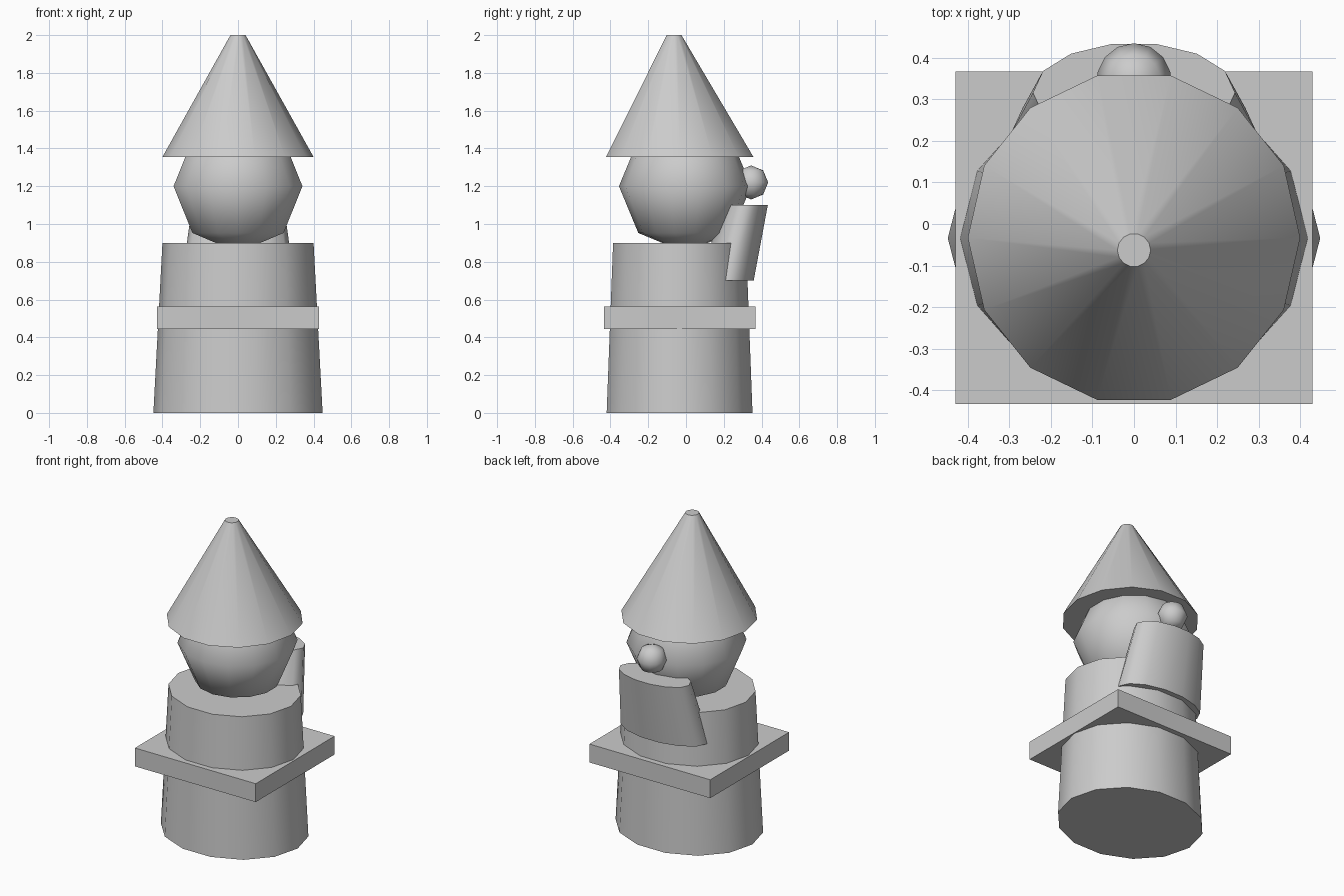
import bpy, bmesh, math
from mathutils import Matrix

if "Cube" in bpy.data.objects:
    bpy.data.objects.remove(bpy.data.objects["Cube"])

SIDES = 14
grey = bpy.data.materials.new("plain grey")
grey.diffuse_color = (0.6, 0.6, 0.6, 1)
grey.use_nodes = True
grey.node_tree.nodes["Principled BSDF"].inputs["Base Color"].default_value = grey.diffuse_color


def finish(name, bm, smooth=True):
    bmesh.ops.recalc_face_normals(bm, faces=bm.faces)
    mesh = bpy.data.meshes.new(name)
    bm.to_mesh(mesh)
    bm.free()
    mesh.materials.append(grey)
    ob = bpy.data.objects.new(name, mesh)
    bpy.context.collection.objects.link(ob)
    if smooth:
        bpy.ops.object.select_all(action='DESELECT')
        ob.select_set(True)
        bpy.context.view_layer.objects.active = ob
        bpy.ops.object.shade_smooth_by_angle(angle=math.radians(58))
    return ob


def loft(name, *rings):
    """Capped solid through horizontal ellipses given as (centre_y, z, radius_x, radius_y)."""
    bm = bmesh.new()
    loops = []
    for cy, z, rx, ry in rings:
        angles = [2 * math.pi * i / SIDES for i in range(SIDES)]
        loops.append([bm.verts.new((rx * math.cos(a), cy + ry * math.sin(a), z)) for a in angles])
    for low, high in zip(loops, loops[1:]):
        for i in range(SIDES):
            j = (i + 1) % SIDES
            bm.faces.new((low[i], low[j], high[j], high[i]))
    bm.faces.new(loops[0][::-1])
    bm.faces.new(loops[-1])
    return finish(name, bm)


def ball(name, y, z, radius):
    bm = bmesh.new()
    bmesh.ops.create_uvsphere(bm, u_segments=SIDES, v_segments=4, radius=radius,
                              matrix=Matrix.Translation((0, y, z)))
    return finish(name, bm)


# Tapered body and its square belt
loft("body", (-0.034, 0, 0.448, 0.396), (-0.034, 0.9, 0.40, 0.361))
bm = bmesh.new()
bmesh.ops.create_cube(bm, size=1, matrix=Matrix.Translation((0, -0.033, 0.504))
                      @ Matrix.Diagonal((0.858, 0.80, 0.118, 1)))
finish("belt", bm, smooth=False)

# Head and leaning pointed hat
ball("head", -0.005, 1.2, 0.35)
loft("hat", (-0.033, 1.355, 0.40, 0.40), (-0.063, 2.0, 0.04, 0.04))

# Flattened, tilted beard with the nose above it
loft("beard", (0.214, 0.70, 0.298, 0.148), (0.316, 1.10, 0.243, 0.12))
ball("nose", 0.345, 1.22, 0.09)
